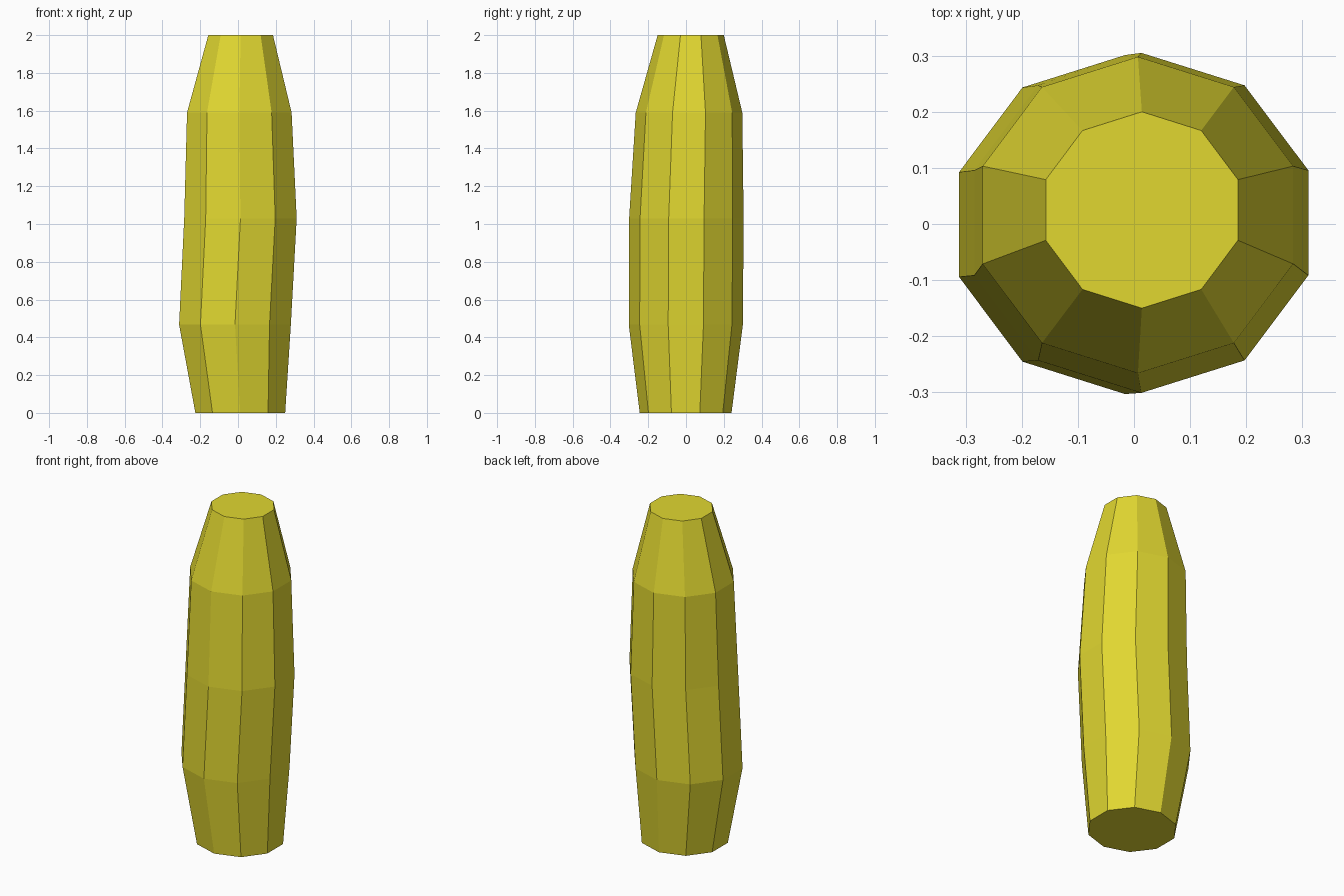
import bpy, bmesh
from math import sin, cos, tau

if "Cube" in bpy.data.objects:
    bpy.data.objects.remove(bpy.data.objects["Cube"])

SIDES = 10
# cross-sections: z, centre x, centre y, radius x, radius y
RINGS = [
    (0.00, 0.012, -0.002, 0.250, 0.243),
    (0.467, -0.016, -0.001, 0.311, 0.302),
    (1.03, 0.013, 0.002, 0.313, 0.303),
    (1.59, 0.007, 0.016, 0.291, 0.282),
    (2.00, 0.014, 0.025, 0.180, 0.175),
]

# loft the ten-sided rings into a closed body
bm = bmesh.new()
loops = []
for z, cx, cy, rx, ry in RINGS:
    loops.append([bm.verts.new((cx + rx * sin(tau * i / SIDES),
                                cy - ry * cos(tau * i / SIDES), z))
                  for i in range(SIDES)])
for low, high in zip(loops, loops[1:]):
    for i in range(SIDES):
        j = (i + 1) % SIDES
        bm.faces.new((low[i], low[j], high[j], high[i]))

# end caps
bm.faces.new(loops[0][::-1])
bm.faces.new(loops[-1])
bmesh.ops.recalc_face_normals(bm, faces=bm.faces)

mesh = bpy.data.meshes.new("tapered_body")
bm.to_mesh(mesh)
bm.free()
body = bpy.data.objects.new("tapered_body", mesh)
bpy.context.collection.objects.link(body)

# yellow colour
yellow = bpy.data.materials.new("yellow")
yellow.diffuse_color = (0.75, 0.68, 0.03, 1)
yellow.use_nodes = True
yellow.node_tree.nodes["Principled BSDF"].inputs["Base Color"].default_value = yellow.diffuse_color
mesh.materials.append(yellow)
